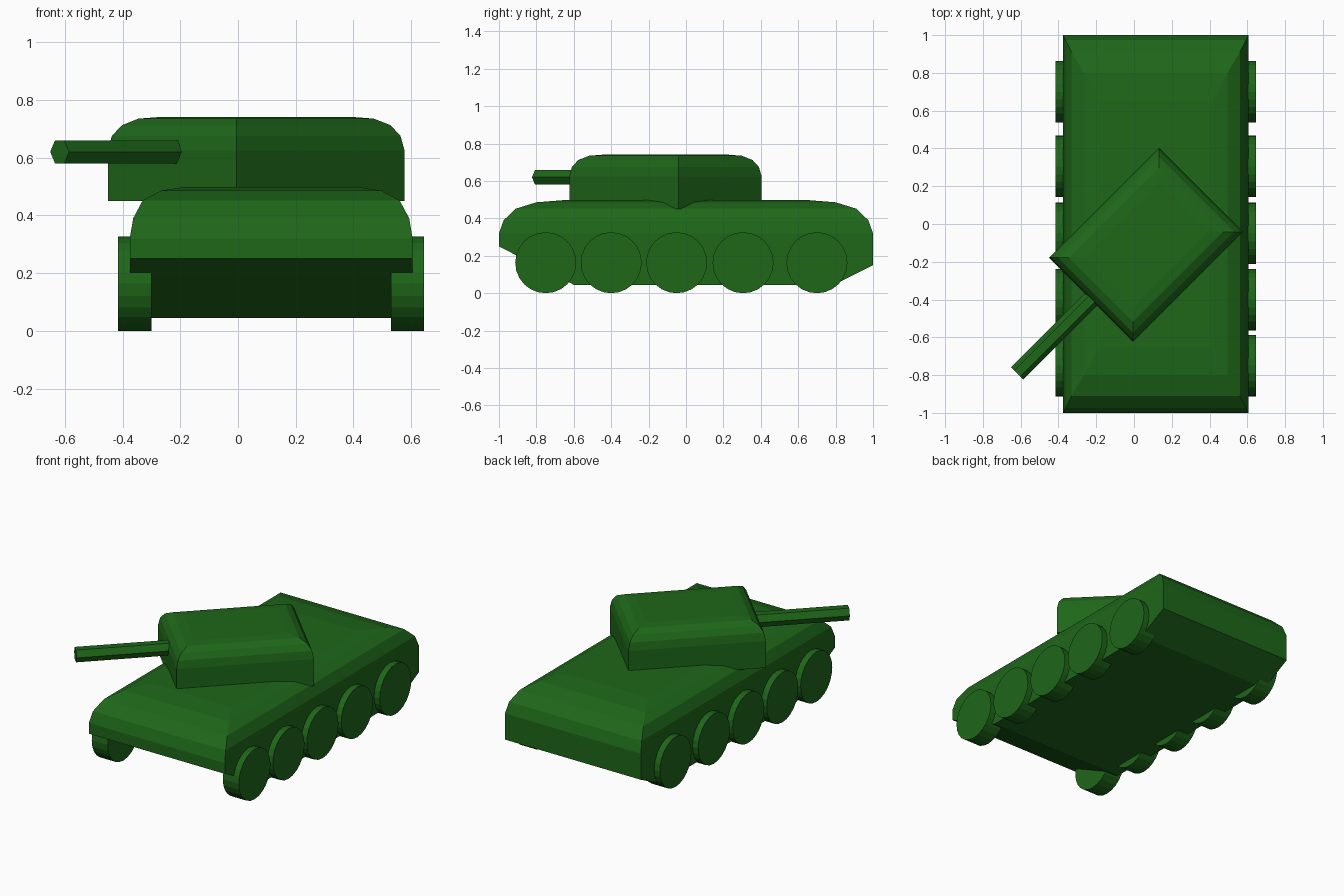
import bpy, bmesh
from math import radians, pi
from mathutils import Matrix, Vector

if "Cube" in bpy.data.objects:
    bpy.data.objects.remove(bpy.data.objects["Cube"])

CX = 0.115  # hull centre line

green = bpy.data.materials.new("green_paint")
green.diffuse_color = (0.013, 0.135, 0.01, 1)
green.use_nodes = True
green.node_tree.nodes["Principled BSDF"].inputs["Base Color"].default_value = green.diffuse_color


def finish(name, bm, matrix):
    bmesh.ops.recalc_face_normals(bm, faces=bm.faces)
    mesh = bpy.data.meshes.new(name)
    bm.to_mesh(mesh)
    bm.free()
    mesh.materials.append(green)
    obj = bpy.data.objects.new(name, mesh)
    obj.matrix_world = matrix
    bpy.context.collection.objects.link(obj)
    return obj


def loft(name, rings, matrix):
    """Stack rectangles: (half width, front y, front z, back y, back z)."""
    bm = bmesh.new()
    loops = []
    for hx, y0, z0, y1, z1 in rings:
        pts = [(-hx, y0, z0), (hx, y0, z0), (hx, y1, z1), (-hx, y1, z1)]
        loops.append([bm.verts.new(p) for p in pts])
    for a, b in zip(loops, loops[1:]):
        for i in range(4):
            j = (i + 1) % 4
            bm.faces.new((a[i], a[j], b[j], b[i]))
    bm.faces.new(loops[0][::-1])
    bm.faces.new(loops[-1])
    return finish(name, bm, matrix)


def cylinder(name, radius, length, sides, matrix):
    bm = bmesh.new()
    bmesh.ops.create_cone(bm, cap_ends=True, segments=sides, radius1=radius,
                          radius2=radius, depth=length)
    return finish(name, bm, matrix)


# Hull: sloped underside, upright sides, rounded top
hull = [(0.49, -0.60, 0.045, 0.79, 0.045), (0.49, -1, 0.25, 1, 0.15)]
for ix, iy, z in [(0, 0, 0.32), (0.012, 0.025, 0.39), (0.045, 0.09, 0.452),
                  (0.11, 0.20, 0.486), (0.19, 0.35, 0.498)]:
    hull.append((0.49 - ix, -1 + iy, z, 1 - iy, z))
loft("hull", hull, Matrix.Translation((CX, 0, 0)))

# Turret: box with a rounded top, turned 45 degrees
turret_frame = Matrix.Translation((0.063, -0.11, 0)) @ Matrix.Rotation(radians(-45), 4, 'Z')
turret = []
for d, z in [(0, 0.45), (0, 0.625), (0.01, 0.675), (0.034, 0.712),
             (0.075, 0.735), (0.13, 0.741)]:
    turret.append((0.315 - d, -0.412 + d, z, 0.412 - d, z))
loft("turret", turret, turret_frame)

# Gun barrel: six-sided, flat on top, starting inside the turret
y_back, y_tip = -0.35, -0.963
cylinder("gun_barrel", 0.046, y_back - y_tip, 6,
         turret_frame @ Matrix.Translation((0, (y_back + y_tip) / 2, 0.62))
         @ Matrix.Rotation(pi / 2, 4, 'X') @ Matrix.Rotation(radians(30), 4, 'Z'))

# Road wheels: five on each side, partly sunk into the hull
for side, sx in (("left", -1), ("right", 1)):
    for i, y in enumerate((-0.75, -0.40, -0.05, 0.305, 0.70)):
        cylinder(f"{side}_wheel_{i + 1}", 0.163, 0.115, 24,
                 Matrix.Translation((CX + sx * 0.4725, y, 0.163))
                 @ Matrix.Rotation(pi / 2, 4, 'Y'))
